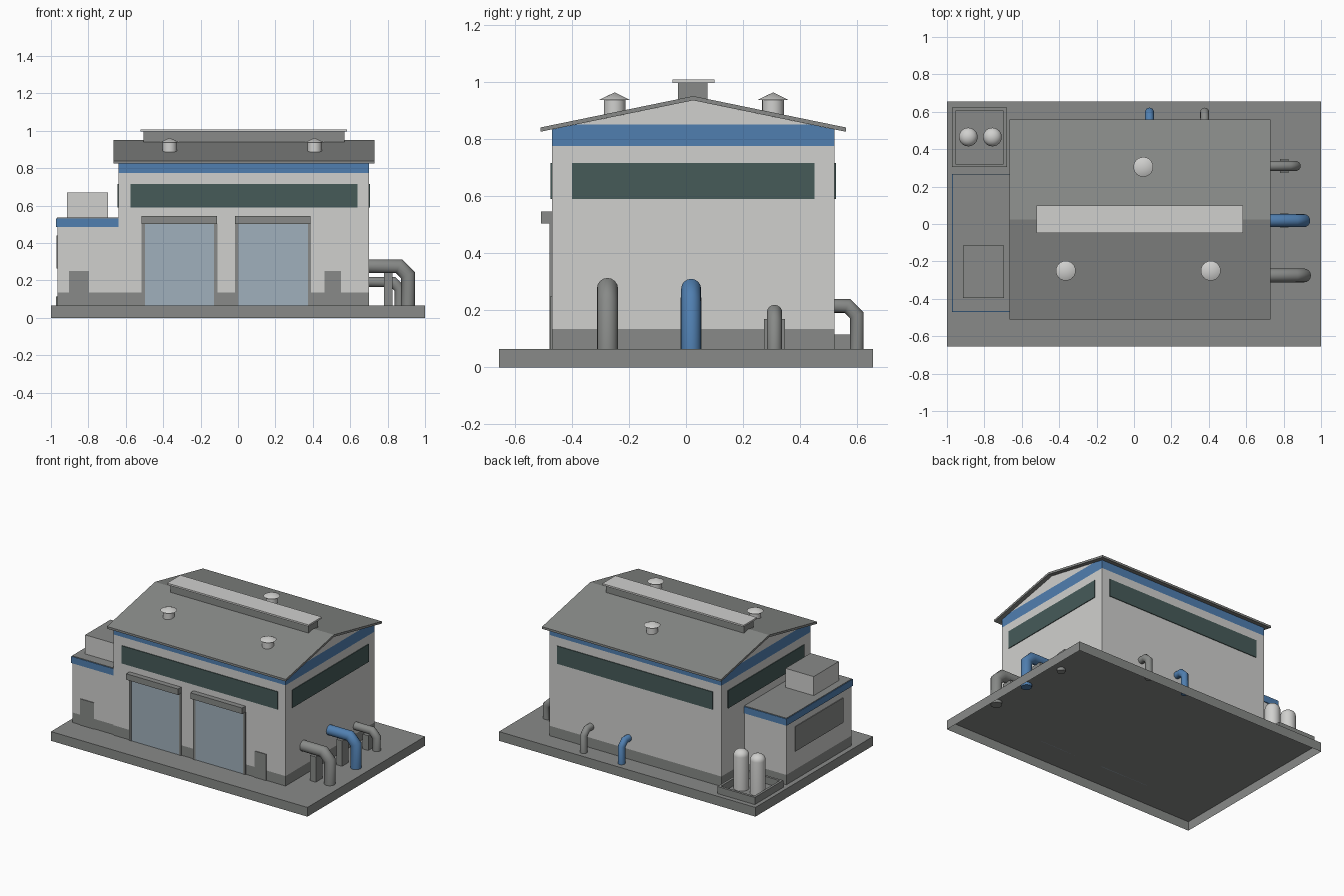
import bpy, bmesh, math
from mathutils import Vector

if "Cube" in bpy.data.objects:
    bpy.data.objects.remove(bpy.data.objects["Cube"])


def srgb(h):
    c = [int(h[i:i + 2], 16) / 255 for i in (0, 2, 4)]
    return [((v + 0.055) / 1.055) ** 2.4 if v > 0.04 else v / 12.92 for v in c] + [1]


def material(name, h):
    m = bpy.data.materials.new(name)
    m.diffuse_color = srgb(h)
    m.use_nodes = True
    m.node_tree.nodes["Principled BSDF"].inputs["Base Color"].default_value = m.diffuse_color
    return m


WALL = material("pale wall", "D0D0CE")
GREY = material("concrete grey", "888A88")
BLUE = material("trim blue", "507FB0")
GLASS = material("dark glass", "465B59")
DOOR = material("shutter blue", "A0B0BC")


def finish(name, bm, mats, smooth=False):
    bmesh.ops.recalc_face_normals(bm, faces=bm.faces)
    me = bpy.data.meshes.new(name)
    bm.to_mesh(me)
    bm.free()
    for m in mats:
        me.materials.append(m)
    ob = bpy.data.objects.new(name, me)
    bpy.context.collection.objects.link(ob)
    if smooth:
        bpy.context.view_layer.objects.active = ob
        ob.select_set(True)
        bpy.ops.object.shade_smooth_by_angle(angle=math.radians(50))
        ob.select_set(False)
    return ob


def prism(profile, x0, x1):
    """Extrude a (y, z) profile along x."""
    bm = bmesh.new()
    f = bm.faces.new([bm.verts.new((x0, y, z)) for y, z in profile])
    r = bmesh.ops.extrude_face_region(bm, geom=[f])
    for v in r["geom"]:
        if isinstance(v, bmesh.types.BMVert):
            v.co.x = x1
    bmesh.ops.recalc_face_normals(bm, faces=bm.faces)
    return bm


def block(x0, x1, y0, y1, z0, z1):
    return prism([(y0, z0), (y1, z0), (y1, z1), (y0, z1)], x0, x1)


def box(name, mat, *dims):
    return finish(name, block(*dims), [mat])


def drop_bottom(bm):
    low = [f for f in bm.faces if f.normal.z < -0.9]
    bmesh.ops.delete(bm, geom=low, context='FACES_ONLY')


def banded(bm, cuts, indices):
    """Slice at heights and colour each band."""
    for z in cuts:
        geom = bm.verts[:] + bm.edges[:] + bm.faces[:]
        bmesh.ops.bisect_plane(bm, geom=geom, plane_co=(0, 0, z), plane_no=(0, 0, 1))
    for f in bm.faces:
        z = f.calc_center_median().z
        f.material_index = indices[sum(z > c for c in cuts)]


def lathe(name, mat, x, y, profile, n=24):
    """Spin an (r, z) profile about a vertical axis."""
    bm = bmesh.new()
    vs = [bm.verts.new((r, 0, z)) for r, z in profile]
    es = [bm.edges.new(p) for p in zip(vs, vs[1:])]
    bmesh.ops.spin(bm, geom=vs + es, cent=(0, 0, 0), axis=(0, 0, 1),
                   angle=2 * math.pi, steps=n, use_duplicate=False)
    bmesh.ops.remove_doubles(bm, verts=bm.verts, dist=1e-4)
    bmesh.ops.translate(bm, verts=bm.verts, vec=(x, y, 0))
    return finish(name, bm, [mat], True)


def pipe(name, mat, points, radius, n=16):
    """Mitred round pipe through a planar path that ends vertically."""
    pts = [Vector(p) for p in points]
    side = (pts[1] - pts[0]).cross(Vector((0, 0, 1))).normalized()
    bm = bmesh.new()
    rings = []
    for i, p in enumerate(pts):
        a = (p - pts[i - 1]).normalized() if i else (pts[1] - p).normalized()
        b = (pts[i + 1] - p).normalized() if i < len(pts) - 1 else a
        t = (a + b).normalized()
        up = side.cross(t) / max(t.dot(a), 0.3)
        rings.append([bm.verts.new(p + radius * (math.cos(k * math.tau / n) * side
                      + math.sin(k * math.tau / n) * up)) for k in range(n)])
    for r, s in zip(rings, rings[1:]):
        for k in range(n):
            bm.faces.new((r[k], r[(k + 1) % n], s[(k + 1) % n], s[k]))
    bm.faces.new(rings[0])
    bm.faces.new(rings[-1])
    return finish(name, bm, [mat], True)


G = 0.065  # top of the slab
T = 0.005  # plate thickness

# Base slab, open underneath
slab = block(-1, 1, -0.655, 0.655, 0, G)
drop_bottom(slab)
finish("base_slab", slab, [GREY])

# Main hall with plinth and trim bands
X0, X1, Y0, Y1, YM = -0.64, 0.70, -0.47, 0.52, 0.025
hall = prism([(Y0, G), (Y1, G), (Y1, 0.833), (YM, 0.935), (Y0, 0.833)], X0, X1)
drop_bottom(hall)
banded(hall, [0.135, 0.775, 0.85], [1, 0, 2, 0])
finish("main_hall", hall, [WALL, GREY, BLUE])

# Gable roof sheet
finish("gable_roof", prism([(-0.51, 0.825), (YM, 0.935), (0.56, 0.825), (0.56, 0.84),
                            (YM, 0.95), (-0.51, 0.84)], -0.665, 0.73), [GREY])

# Ridge ventilator
box("ridge_vent_body", GREY, -0.505, 0.57, -0.028, 0.076, 0.92, 0.996)
box("ridge_vent_cap", WALL, -0.52, 0.583, -0.047, 0.10, 0.996, 1.008)

# Round roof vents
for i, (x, y) in enumerate([(0.05, 0.305), (-0.365, -0.25), (0.41, -0.25)]):
    lathe(f"roof_vent_{i}", WALL, x, y,
          [(0.038, 0.86), (0.038, 0.937), (0.053, 0.937), (0, 0.963)])

# Window strips on all four walls
for name, y0, y1 in (("front", Y0 - T, Y0), ("back", Y1, Y1 + T)):
    box(name + "_window", GLASS, -0.575, 0.64, y0, y1, 0.59, 0.715)
for name, x0, x1 in (("left", X0 - T, X0), ("right", X1, X1 + T)):
    box(name + "_window", GLASS, x0, x1, -0.40, 0.45, 0.59, 0.715)

# Shutter doors with frames and canopies
for i, x in enumerate((-0.515, -0.015)):
    box(f"shutter_{i}", DOOR, x + 0.017, x + 0.388, Y0 - T, Y0, G, 0.505)
    for k, fx in enumerate((x, x + 0.388)):
        box(f"shutter_frame_{i}_{k}", GREY, fx, fx + 0.017, Y0 - 0.008, Y0, G, 0.505)
    box(f"shutter_canopy_{i}", GREY, x - 0.002, x + 0.402, -0.507, Y0, 0.503, 0.545)

# Small doors
box("hall_door", GREY, 0.463, 0.55, Y0 - T, Y0, G, 0.25)
box("annex_door", GREY, -0.903, -0.797, -0.463 - T, -0.463, G, 0.25)

# Side annex with trim, flat roof and rooftop unit
annex = block(-0.966, X0, -0.463, 0.262, G, 0.49)
drop_bottom(annex)
banded(annex, [0.135], [1, 0])
finish("annex", annex, [WALL, GREY])
box("annex_trim", BLUE, -0.972, X0, -0.47, 0.268, 0.485, 0.532)
box("annex_roof", GREY, -0.968, X0, -0.466, 0.264, 0.532, 0.536)
box("annex_panel", GREY, -0.966 - T, -0.966, -0.365, 0.165, 0.265, 0.44)
unit = block(-0.915, -0.695, -0.395, -0.115, 0.535, 0.67)
for f in unit.faces:
    f.material_index = int(f.normal.z > 0.9)
finish("rooftop_unit", unit, [WALL, GREY])

# Tank tray rim and two domed tanks
for i, x in enumerate((-0.972, -0.697)):
    box(f"tray_side_{i}", GREY, x, x + 0.017, 0.305, 0.622, G, 0.115)
for i, y in enumerate((0.305, 0.605)):
    box(f"tray_end_{i}", GREY, -0.955, -0.697, y, y + 0.017, G, 0.115)
dome = [(0.05 * math.cos(a * math.pi / 12), 0.30 + 0.042 * math.sin(a * math.pi / 12))
        for a in range(6)]
for i, x in enumerate((-0.886, -0.757)):
    lathe(f"tank_{i}", WALL, x, 0.465, [(0.05, G)] + dome + [(0, 0.342)])

# Side pipes with supports
for i, (y, r, z, xe, mat) in enumerate([(-0.275, 0.037, 0.276, 0.909, GREY),
                                        (0.018, 0.035, 0.275, 0.907, BLUE),
                                        (0.31, 0.027, 0.192, 0.864, GREY)]):
    c = r * 1.3
    pipe(f"side_pipe_{i}", mat, [(0.69, y, z), (xe - c, y, z), (xe, y, z - c),
                                 (xe, y, 0.045)], r)
    box(f"pipe_support_{i}", GREY, 0.78, 0.825, y - 0.037, y + 0.037, G, z - r + 0.004)

# Back pipes
for i, (x, mat) in enumerate([(0.083, BLUE), (0.378, GREY)]):
    pipe(f"back_pipe_{i}", mat, [(x, 0.51, 0.215), (x, 0.565, 0.215), (x, 0.598, 0.182),
                                 (x, 0.598, 0.045)], 0.024)
